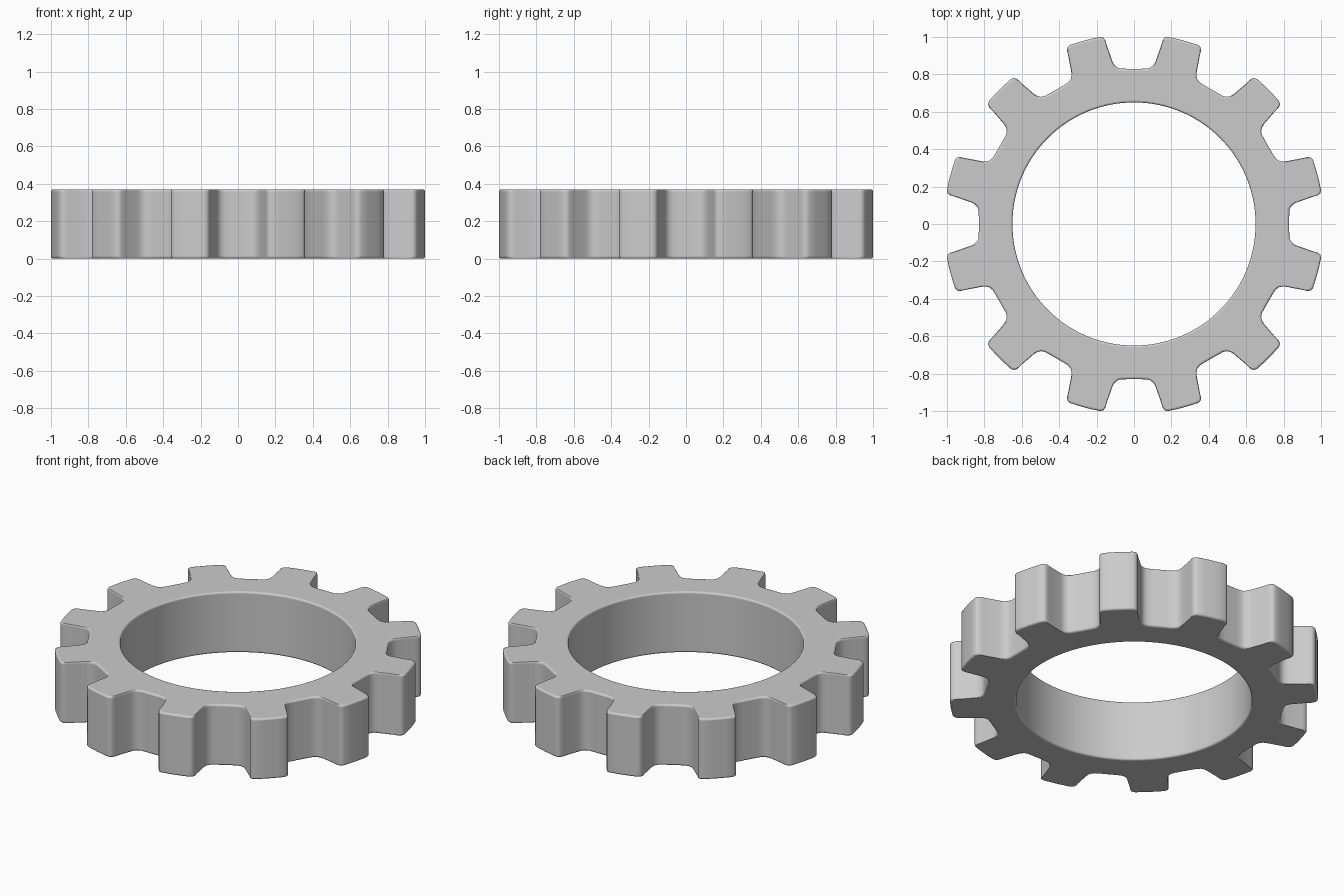
import bpy, bmesh
from math import atan2, hypot, radians, sin, cos

if "Cube" in bpy.data.objects:
    bpy.data.objects.remove(bpy.data.objects["Cube"])

TEETH, BORE, HEIGHT = 12, 0.65, 0.37

# Half of one gap-to-tooth profile (sideways, outward), gap centre to tooth tip
half = [(0.0, 0.83), (0.04, 0.83), (0.072, 0.831), (0.092, 0.838), (0.107, 0.853),
        (0.117, 0.874), (0.148, 0.963), (0.154, 0.984), (0.164, 0.996), (0.182, 1.0)]
polar = [(atan2(x, y), hypot(x, y)) for x, y in half]
polar.append((radians(12.8), 1.016))
mid = radians(180 / TEETH)
tooth = polar + [(mid, 1.016)] + [(2 * mid - a, r) for a, r in reversed(polar[1:])]
outline = [(a + 2 * mid * i, r) for i in range(TEETH) for a, r in tooth]

# Gear ring: outer and bore loops at bottom and top
bm = bmesh.new()


def loop(z, bore):
    return [bm.verts.new(((BORE if bore else r) * cos(a), (BORE if bore else r) * sin(a), z))
            for a, r in outline]


rings = [loop(0, False), loop(HEIGHT, False), loop(HEIGHT, True), loop(0, True)]
n = len(outline)
for k in range(4):
    p, q = rings[k], rings[(k + 1) % 4]
    for i in range(n):
        j = (i + 1) % n
        bm.faces.new((p[i], p[j], q[j], q[i]))
bmesh.ops.recalc_face_normals(bm, faces=bm.faces)

mesh = bpy.data.meshes.new("gear_ring")
bm.to_mesh(mesh)
bm.free()
gear = bpy.data.objects.new("gear_ring", mesh)
bpy.context.collection.objects.link(gear)

# Softened rims
bevel = gear.modifiers.new("soft_rims", 'BEVEL')
bevel.width = 0.01
bevel.segments = 3
bevel.limit_method = 'ANGLE'
bevel.angle_limit = radians(70)
bevel.use_clamp_overlap = False

bpy.context.view_layer.objects.active = gear
gear.select_set(True)
bpy.ops.object.shade_smooth_by_angle(angle=radians(40))
